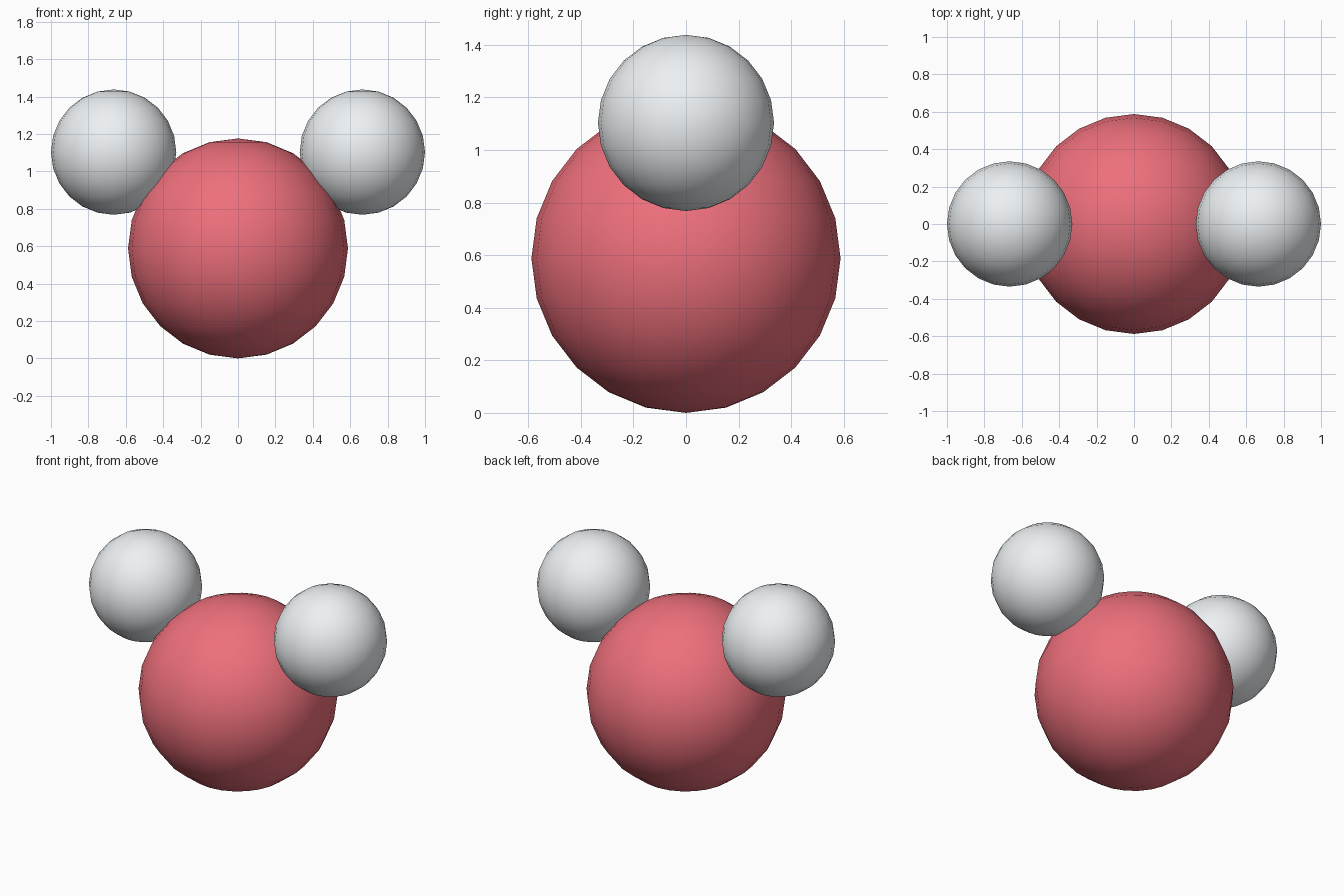
import bpy
import math

if "Cube" in bpy.data.objects:
    bpy.data.objects.remove(bpy.data.objects["Cube"])


def material(name, color):
    m = bpy.data.materials.new(name)
    m.diffuse_color = color
    m.use_nodes = True
    m.node_tree.nodes["Principled BSDF"].inputs["Base Color"].default_value = m.diffuse_color
    return m


def atom(name, location, radius, mat):
    bpy.ops.mesh.primitive_uv_sphere_add(segments=24, ring_count=12,
                                         radius=radius, location=location)
    obj = bpy.context.object
    obj.name = name
    obj.data.materials.append(mat)
    bpy.ops.object.shade_smooth()
    return obj


red = material("red", (0.85, 0.16, 0.2, 1))
white = material("white", (0.85, 0.88, 0.9, 1))

# Large central atom resting on the ground
R_OXY, R_HYD, BOND = 0.588, 0.335, 0.841
atom("oxygen_atom", (0, 0, R_OXY), R_OXY, red)

# Two small atoms, bonded at an angle of 104.5 degrees
half = math.radians(104.5 / 2)
for name, side in (("left", -1), ("right", 1)):
    atom(name + "_hydrogen_atom",
         (side * BOND * math.sin(half), 0, R_OXY + BOND * math.cos(half)),
         R_HYD, white)
